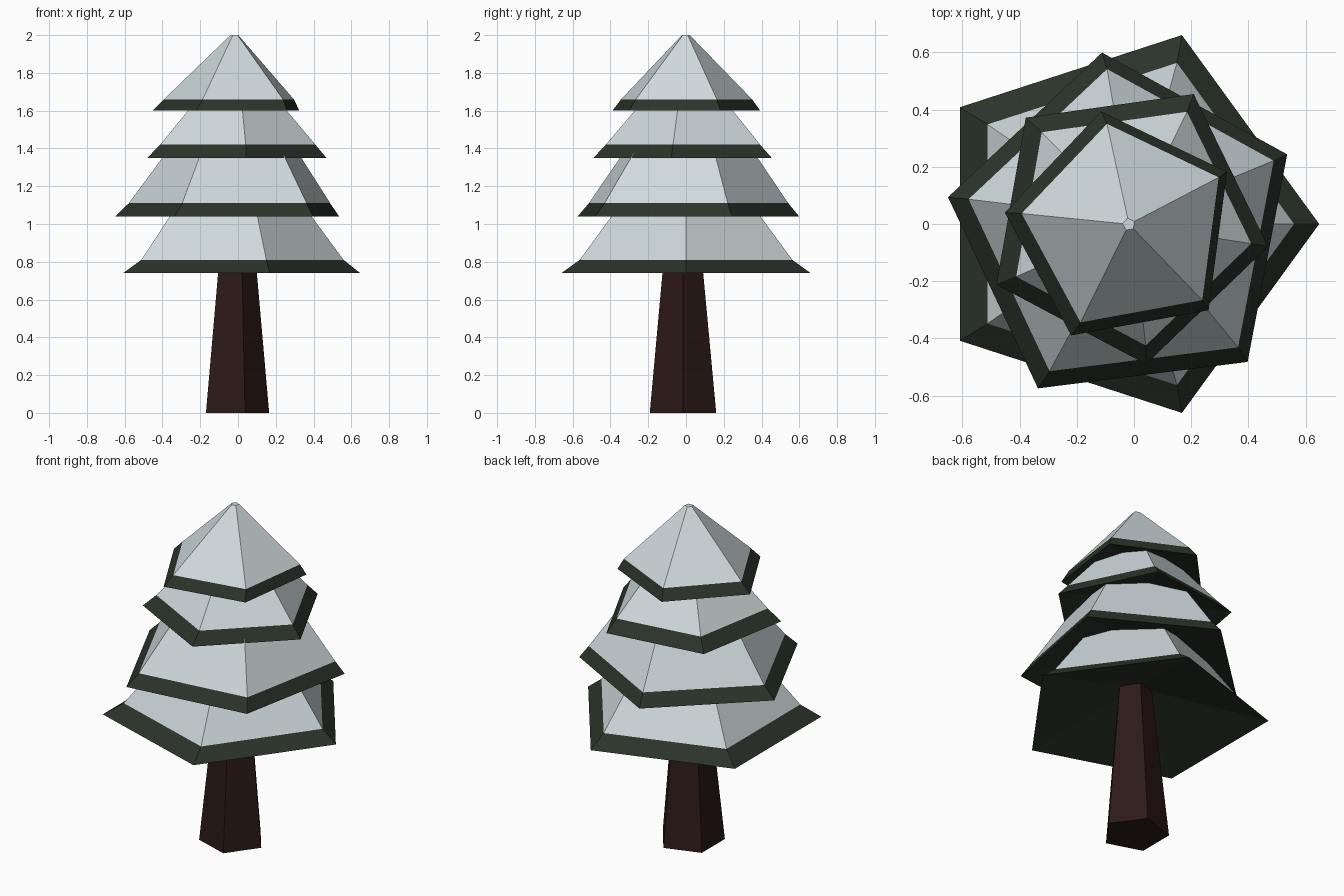
import bpy
from math import cos, sin, radians

if "Cube" in bpy.data.objects:
    bpy.data.objects.remove(bpy.data.objects["Cube"])

SIDES = 5


def material(name, rgb):
    m = bpy.data.materials.new(name)
    m.diffuse_color = (*rgb, 1)
    m.use_nodes = True
    m.node_tree.nodes["Principled BSDF"].inputs["Base Color"].default_value = m.diffuse_color
    return m


snow = material("snow", (0.62, 0.70, 0.72))
needles = material("needles", (0.023, 0.033, 0.022))
bark = material("bark", (0.025, 0.010, 0.008))


def loft(name, rings, angle, mats, hollow=0.0):
    """Closed five-sided loft; rings are (x, y, z, radius), mats one per band.
    hollow raises the middle of the underside."""
    verts = []
    for x, y, z, r in rings:
        for i in range(SIDES):
            a = radians(angle + i * 360 / SIDES)
            verts.append((x + r * cos(a), y + r * sin(a), z))
    last = len(verts)
    x, y, z, _ = rings[0]
    verts.append((x * 0.5, y * 0.5, z + hollow))
    faces, bands = [], []
    for i in range(SIDES):
        faces.append(((i + 1) % SIDES, i, last))
        bands.append(0)
    for k in range(len(rings) - 1):
        for i in range(SIDES):
            j = (i + 1) % SIDES
            b, t = k * SIDES, (k + 1) * SIDES
            faces.append((b + i, b + j, t + j, t + i))
            bands.append(k)
    faces.append(tuple(range(last - SIDES, last)))
    bands.append(len(rings) - 2)
    mesh = bpy.data.meshes.new(name)
    mesh.from_pydata(verts, [], faces)
    for m in mats:
        mesh.materials.append(m)
    for p, b in zip(mesh.polygons, bands):
        p.material_index = min(b, len(mats) - 1)
    mesh.update()
    obj = bpy.data.objects.new(name, mesh)
    bpy.context.collection.objects.link(obj)
    return obj


# Tapered trunk
loft("trunk", [(-0.02, -0.016, 0, 0.185), (-0.012, -0.017, 0.92, 0.096)], 0, [bark])

# Branch tiers: centre x, y, twist, then (z, radius) of hem, snow line and top
tiers = [
    ("bottom_branches", -0.047, 0.0, 0, (0.74, 0.694), (0.81, 0.592), (1.17, 0.315)),
    ("lower_branches", -0.033, -0.024, 97.2, (1.04, 0.628), (1.11, 0.565), (1.46, 0.31)),
    ("upper_branches", -0.028, 0.009, 62, (1.35, 0.504), (1.42, 0.436), (1.70, 0.19)),
    ("top_branches", -0.040, -0.015, 100.4, (1.60, 0.415), (1.66, 0.368), (2.0, 0.022)),
]
for name, x, y, twist, hem, line, top in tiers:
    loft(name, [(x, y, *hem), (x * 0.7, y * 0.8, *line), (x * 0.45, y * 0.1, *top)],
         twist, [needles, snow], hollow=hem[1] * 0.25)
